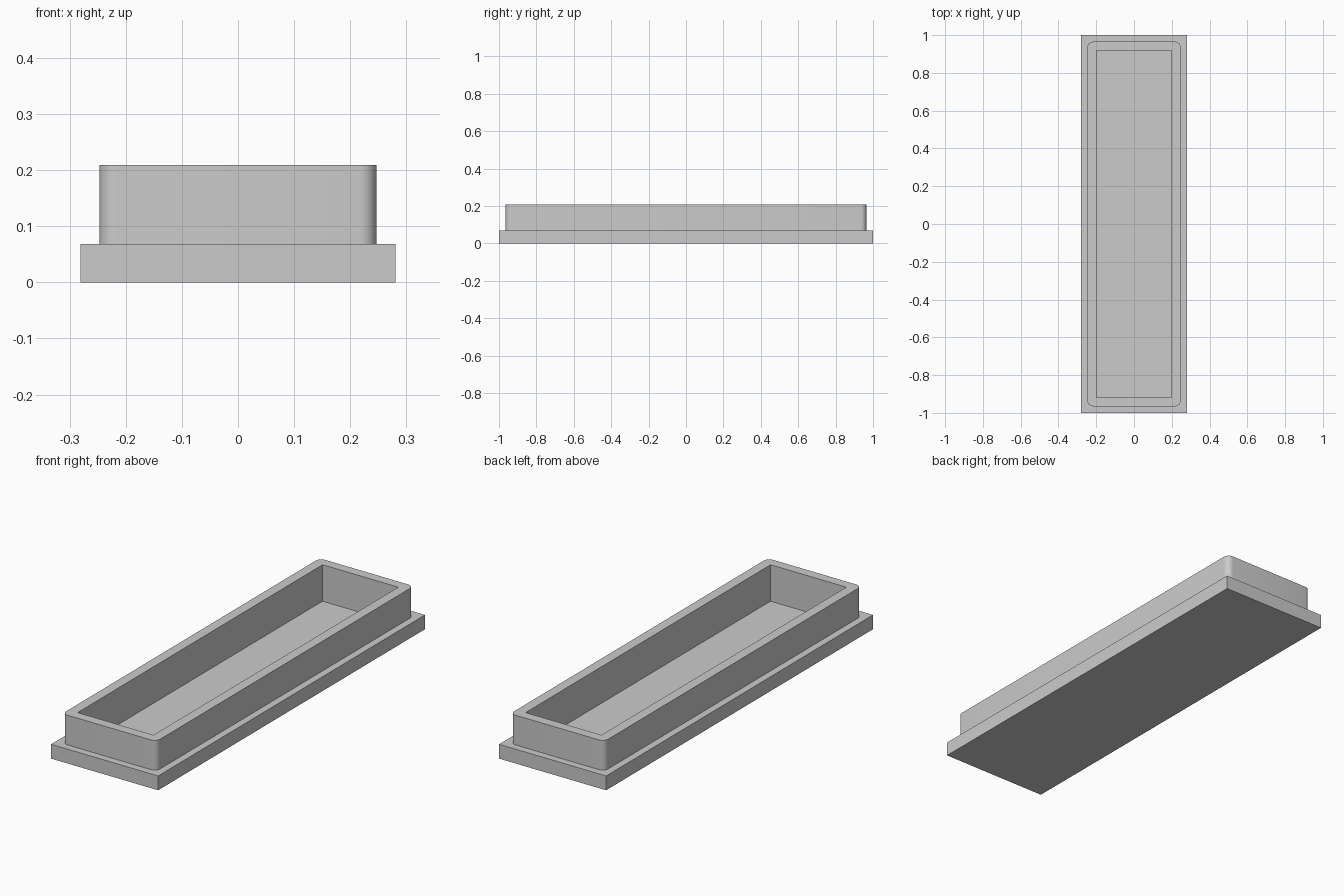
import bpy
import bmesh

# Remove the default cube only
default = bpy.data.objects.get("Cube")
if default:
    bpy.data.objects.remove(default, do_unlink=True)

grey = bpy.data.materials.new("light_grey")
grey.use_nodes = True
COLOUR = (0.6, 0.6, 0.6, 1.0)
grey.diffuse_color = COLOUR
grey.node_tree.nodes["Principled BSDF"].inputs["Base Color"].default_value = COLOUR


def block(name, half_x, half_y, z0, z1, radius=0.0):
    """Upright block, optionally with rounded vertical corners."""
    bm = bmesh.new()
    bmesh.ops.create_cube(bm, size=2)
    for v in bm.verts:
        v.co = (v.co.x * half_x, v.co.y * half_y, z1 if v.co.z > 0 else z0)
    if radius:
        upright = [e for e in bm.edges
                   if abs(e.verts[0].co.z - e.verts[1].co.z) > 0.01]
        bmesh.ops.bevel(bm, geom=upright, offset=radius, segments=8,
                        profile=0.5, affect='EDGES')
    mesh = bpy.data.meshes.new(name)
    bm.to_mesh(mesh)
    bm.free()
    mesh.materials.append(grey)
    obj = bpy.data.objects.new(name, mesh)
    bpy.context.collection.objects.link(obj)
    return obj


def combine(target, other, operation):
    """Apply a boolean and discard the second object."""
    mod = target.modifiers.new(operation.lower(), 'BOOLEAN')
    mod.operation = operation
    mod.solver = 'EXACT'
    mod.object = other
    bpy.context.view_layer.objects.active = target
    bpy.ops.object.modifier_apply(modifier=mod.name)
    bpy.data.objects.remove(other, do_unlink=True)


# Flanged base plate, rounded rim wall and square-cornered cavity
tray = block("tray", 0.281, 1.0, 0.0, 0.068)
rim = block("rim_wall", 0.247, 0.965, 0.052, 0.209, radius=0.03)
cavity = block("cavity_cutter", 0.199, 0.918, 0.036, 0.3)
cavity.hide_render = True

combine(tray, rim, 'UNION')
combine(tray, cavity, 'DIFFERENCE')

# Smooth rounded corners, keep the other edges sharp
bpy.ops.object.select_all(action='DESELECT')
tray.select_set(True)
bpy.context.view_layer.objects.active = tray
bpy.ops.object.shade_smooth_by_angle(angle=0.5)
